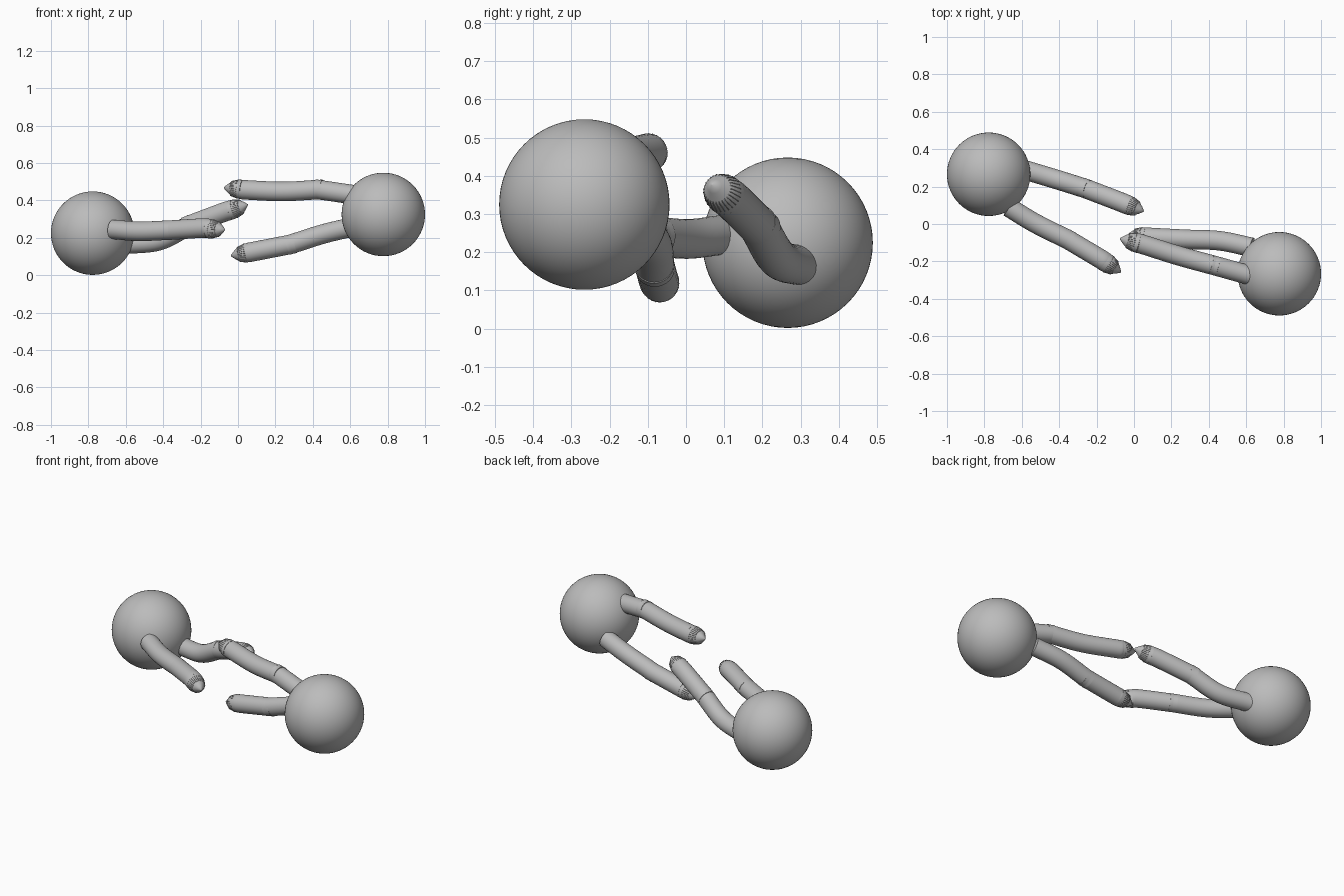
import bpy, bmesh, math
from mathutils import Vector

if "Cube" in bpy.data.objects:
    bpy.data.objects.remove(bpy.data.objects["Cube"])

grey = bpy.data.materials.new("plain grey")
grey.diffuse_color = (0.5, 0.5, 0.5, 1)
grey.use_nodes = True
grey.node_tree.nodes["Principled BSDF"].inputs["Base Color"].default_value = grey.diffuse_color


def finish(name, bm, angle=50):
    mesh = bpy.data.meshes.new(name)
    bmesh.ops.recalc_face_normals(bm, faces=bm.faces)
    bm.to_mesh(mesh)
    bm.free()
    mesh.materials.append(grey)
    ob = bpy.data.objects.new(name, mesh)
    bpy.context.collection.objects.link(ob)
    bpy.ops.object.select_all(action='DESELECT')
    ob.select_set(True)
    bpy.context.view_layer.objects.active = ob
    bpy.ops.object.shade_smooth_by_angle(angle=math.radians(angle))


def ball(name, centre, radius):
    bm = bmesh.new()
    bmesh.ops.create_uvsphere(bm, u_segments=64, v_segments=32, radius=radius)
    bmesh.ops.translate(bm, vec=centre, verts=bm.verts)
    finish(name, bm)


def smooth_path(points, steps=8):
    """Catmull-Rom curve through the points."""
    p = [2 * points[0] - points[1]] + points + [2 * points[-1] - points[-2]]
    out = []
    for i in range(1, len(p) - 2):
        a, b, c, d = p[i - 1:i + 3]
        for k in range(steps):
            t = k / steps
            out.append(0.5 * (2 * b + (c - a) * t + (2 * a - 5 * b + 4 * c - d) * t * t
                              + (3 * b - a - 3 * c + d) * t ** 3))
    return out + [points[-1]]


def tube(name, path, radii, sides=28):
    """Capped tube with a changing radius."""
    bm = bmesh.new()
    rings = []
    for i, (c, r) in enumerate(zip(path, radii)):
        t = (path[min(i + 1, len(path) - 1)] - path[max(i - 1, 0)]).normalized()
        u = t.cross(Vector((0, 0, 1))).normalized()
        v = u.cross(t)
        rings.append([bm.verts.new(c + r * (u * math.cos(a) + v * math.sin(a)))
                      for a in (2 * math.pi * k / sides for k in range(sides))])
    for r0, r1 in zip(rings, rings[1:]):
        for k in range(sides):
            j = (k + 1) % sides
            bm.faces.new((r0[k], r0[j], r1[j], r1[k]))
    bm.faces.new(rings[0])
    bm.faces.new(rings[-1])
    finish(name, bm)


def arm(name, points, elbow, r=0.052):
    pts = [Vector(p) for p in points]
    # upper arm runs straight on a little past the elbow
    upper = smooth_path(pts[:elbow + 1])
    upper.append(upper[-1] + (upper[-1] - upper[-2]).normalized() * 0.02)
    tube(name + "_upper", upper, [r] * len(upper))
    # forearm stops where the pointed tip begins
    tip = pts[-1]
    axis = (tip - pts[-2]).normalized()
    wrist = tip - axis * 0.10
    lower = smooth_path(pts[elbow:-1] + [wrist])
    lower.insert(0, lower[0] - (lower[1] - lower[0]).normalized() * 0.025)
    tube(name + "_forearm", lower, [r] * len(lower))
    # pleated band and blunt pointed tip
    profile = [(0.10, r), (0.075, r * 0.96), (0.045, r * 0.78),
               (0.04, r * 0.70), (0.018, r * 0.38), (0.0, 0.003)]
    tube(name + "_tip", [tip - axis * s for s, _ in profile], [q for _, q in profile])
    u = axis.cross(Vector((0, 0, 1))).normalized()
    v = u.cross(axis)
    bm = bmesh.new()
    for k in range(28):
        def pt(s, q, a):
            return bm.verts.new(tip - axis * s + q * (u * math.cos(a) + v * math.sin(a)))
        a, d = 2 * math.pi * k / 28, 0.05
        bottom = [pt(0.08, r * 0.94, a - d), pt(0.08, r * 0.94, a + d),
                  pt(0.04, r * 0.68, a + d), pt(0.04, r * 0.68, a - d)]
        ridge = [pt(0.08, r * 1.0, a), pt(0.04, r * 0.78, a)]
        bm.faces.new((bottom[0], ridge[0], ridge[1], bottom[3]))
        bm.faces.new((bottom[1], bottom[2], ridge[1], ridge[0]))
        bm.faces.new((bottom[0], bottom[1], ridge[0]))
        bm.faces.new((bottom[2], bottom[3], ridge[1]))
    finish(name + "_pleats", bm, 30)


# two round bodies
ball("left_ball", (-0.777, 0.266, 0.225), 0.223)
ball("right_ball", (0.777, -0.266, 0.325), 0.223)

# two reaching arms for each body
arm("left_front_arm", [(-0.67, 0.09, 0.245), (-0.53, 0.005, 0.235), (-0.35, -0.085, 0.242),
                       (-0.19, -0.18, 0.252), (-0.07, -0.258, 0.243)], 2)
arm("left_back_arm", [(-0.61, 0.297, 0.165), (-0.42, 0.24, 0.185), (-0.26, 0.19, 0.268),
                      (-0.09, 0.125, 0.332), (0.052, 0.068, 0.378)], 2)
arm("right_upper_arm", [(0.62, -0.275, 0.43), (0.43, -0.222, 0.458), (0.24, -0.17, 0.448),
                        (0.05, -0.11, 0.456), (-0.075, -0.078, 0.468)], 1)
arm("right_lower_arm", [(0.63, -0.125, 0.262), (0.46, -0.09, 0.222), (0.28, -0.082, 0.165),
                        (0.09, -0.072, 0.128), (-0.038, -0.062, 0.104)], 2)
